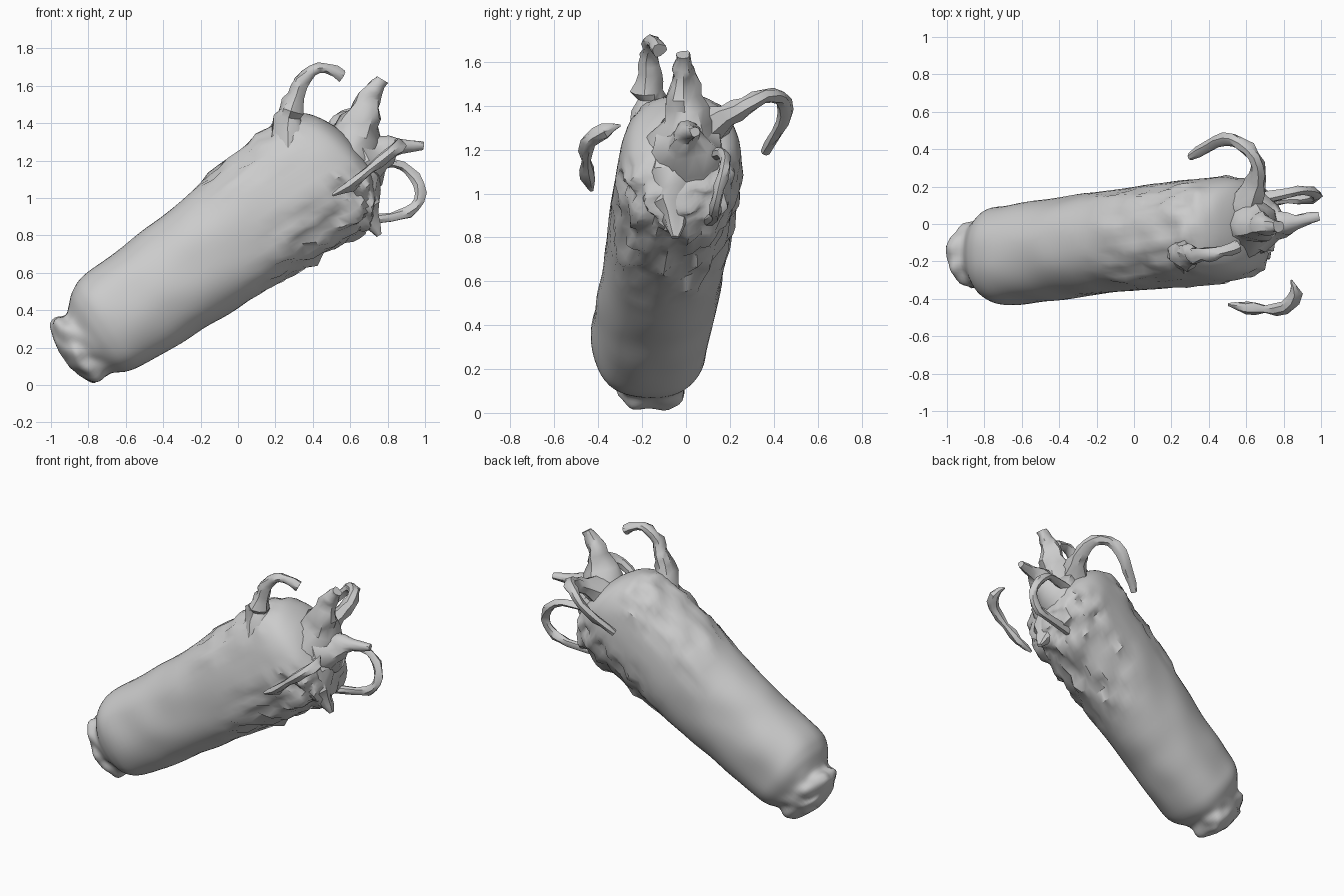
import bpy, bmesh, math
from mathutils import Vector, noise


def spline(points, steps):
    """Catmull-Rom samples through tuples of any length."""
    pts = [Vector(p) for p in points]
    out = []
    for i in range(len(pts) - 1):
        a, b, c, d = pts[max(i - 1, 0)], pts[i], pts[i + 1], pts[min(i + 2, len(pts) - 1)]
        for s in range(steps):
            t = s / steps
            out.append(0.5 * (2 * b + (c - a) * t + (2 * a - 5 * b + 4 * c - d) * t * t
                              + (3 * b - a - 3 * c + d) * t ** 3))
    return out + [pts[-1]]


def skin(name, rings, angle):
    """Close a stack of vertex rings into one solid object."""
    bm = bmesh.new()
    loops = [[bm.verts.new(p) for p in ring] for ring in rings]
    n = len(loops[0])
    for a, b in zip(loops, loops[1:]):
        for i in range(n):
            j = (i + 1) % n
            bm.faces.new((a[i], a[j], b[j], b[i]))
    for loop in (loops[0], loops[-1]):
        c = bm.verts.new(sum((v.co for v in loop), Vector()) / n)
        for i in range(n):
            bm.faces.new((loop[i], loop[(i + 1) % n], c))
    bmesh.ops.recalc_face_normals(bm, faces=bm.faces)
    mesh = bpy.data.meshes.new(name)
    bm.to_mesh(mesh)
    bm.free()
    ob = bpy.data.objects.new(name, mesh)
    bpy.context.collection.objects.link(ob)
    bpy.ops.object.select_all(action='DESELECT')
    ob.select_set(True)
    bpy.context.view_layer.objects.active = ob
    bpy.ops.object.shade_smooth_by_angle(angle=math.radians(angle))
    return ob


def strand(name, path, sides=7, steps=2):
    """Tapering, knobbly tube; path rows are x, y, z, radius."""
    samples = spline(path, steps)
    centres = [Vector(s[:3]) for s in samples]
    rings, side = [], None
    for i, c in enumerate(centres):
        d = (centres[min(i + 1, len(centres) - 1)] - centres[max(i - 1, 0)]).normalized()
        ref = Vector((0, 1, 0)) if abs(d.y) < 0.8 else Vector((1, 0, 0))
        u = side if side else ref
        u = (u - d * u.dot(d)).normalized()
        side, v = u, d.cross(u)
        ring = []
        for k in range(sides):
            a = math.tau * k / sides
            o = u * math.cos(a) + v * math.sin(a)
            r = max(samples[i][3], 0.006)
            r *= 1 + 0.5 * noise.noise((c + o * 0.05) * 18)
            ring.append(c + o * r)
        rings.append(ring)
    return skin(name, rings, 40)


def ramp(x, lo, hi):
    t = min(max((x - lo) / (hi - lo), 0), 1)
    return t * t * (3 - 2 * t)


def soft(x):
    """Slightly squared-off circle coordinate."""
    return math.copysign(abs(x) ** 0.9, x)


# Slanted body: centre x, y, z, half width, half depth
sections = [
    (-0.925, -0.16, 0.13, 0.05, 0.06), (-0.91, -0.16, 0.145, 0.11, 0.135),
    (-0.87, -0.16, 0.18, 0.165, 0.205), (-0.80, -0.16, 0.225, 0.195, 0.205),
    (-0.735, -0.165, 0.285, 0.25, 0.262), (-0.65, -0.165, 0.355, 0.268, 0.292),
    (-0.43, -0.135, 0.50, 0.27, 0.303), (-0.225, -0.105, 0.645, 0.273, 0.315),
    (0.097, -0.07, 0.882, 0.28, 0.343), (0.395, -0.035, 1.09, 0.28, 0.375),
    (0.55, -0.02, 1.17, 0.262, 0.345), (0.645, -0.01, 1.19, 0.21, 0.24),
    (0.69, 0.0, 1.20, 0.09, 0.11)]
up = Vector((-0.57, 0, 0.82))
body = []
for s in spline(sections, 6):
    c, ring = Vector(s[:3]), []
    for k in range(56):
        a = math.tau * k / 56
        o = Vector((0, 1, 0)) * s[3] * soft(math.cos(a)) + up * s[4] * soft(math.sin(a))
        p = c + o
        top = math.sin(a)
        # Kernel lumps beneath, creased husk above, puckered stub
        under = ramp(p.x, 0.05, 0.3) * ramp(-top, -0.1, 0.45)
        crease = ramp(p.x, -0.23, -0.18) * (1 - ramp(p.x, 0.25, 0.45)) * ramp(top, 0.3, 0.65)
        stub = 1 - ramp(c.x, -0.86, -0.76)
        amount = (under * 0.05 * noise.noise(p * 15)
                  + crease * 0.035 * noise.noise(p * 13)
                  + stub * 0.035 * noise.noise(p * 12) + 0.01 * noise.noise(p * 5))
        p = p + o.normalized() * amount
        # Blunt the wide end
        if p.x > 0.70:
            p.x = 0.70 + (p.x - 0.70) * 0.5
        ring.append(p)
    body.append(ring)
skin("body", body, 40)

# Horns and lip growing from the wide end
strand("hooked_horn", [
    (0.27, -0.14, 1.24, 0.13), (0.265, -0.16, 1.39, 0.085), (0.28, -0.17, 1.47, 0.068),
    (0.31, -0.17, 1.55, 0.046), (0.335, -0.17, 1.62, 0.042), (0.40, -0.16, 1.68, 0.036),
    (0.47, -0.15, 1.695, 0.028), (0.555, -0.12, 1.655, 0.035)], 10)
strand("upright_horn", [
    (0.57, 0, 1.16, 0.19), (0.635, 0, 1.34, 0.125), (0.675, -0.01, 1.45, 0.08),
    (0.70, -0.01, 1.54, 0.06), (0.735, -0.01, 1.58, 0.045), (0.77, -0.01, 1.635, 0.03)], 12)
strand("forward_horn", [
    (0.57, 0, 1.14, 0.19), (0.70, 0, 1.20, 0.14), (0.79, 0.005, 1.255, 0.07),
    (0.87, 0.015, 1.28, 0.045), (0.99, 0.04, 1.28, 0.022)], 12)
strand("lower_lip", [
    (0.58, -0.05, 1.08, 0.18), (0.65, -0.05, 0.97, 0.11), (0.70, -0.05, 0.89, 0.065),
    (0.755, -0.05, 0.80, 0.015)], 12)

# Thin curling strands
strand("looped_strand", [
    (0.62, 0.12, 1.17, 0.035), (0.83, 0.165, 1.185, 0.025), (0.91, 0.18, 1.145, 0.027),
    (0.97, 0.165, 1.07, 0.028), (0.97, 0.145, 0.985, 0.028), (0.91, 0.13, 0.925, 0.03),
    (0.82, 0.13, 0.90, 0.025), (0.62, 0.10, 0.88, 0.03)])
strand("rear_strand", [
    (0.57, 0.06, 1.27, 0.11), (0.64, 0.19, 1.355, 0.06), (0.66, 0.27, 1.40, 0.045),
    (0.64, 0.36, 1.445, 0.035), (0.57, 0.43, 1.44, 0.035), (0.49, 0.455, 1.37, 0.032),
    (0.40, 0.415, 1.28, 0.03), (0.30, 0.36, 1.19, 0.022)])
strand("front_strand", [
    (0.84, -0.30, 1.31, 0.006), (0.865, -0.37, 1.285, 0.03), (0.81, -0.445, 1.235, 0.034),
    (0.70, -0.455, 1.15, 0.026), (0.60, -0.445, 1.07, 0.032), (0.505, -0.43, 1.015, 0.008)])
